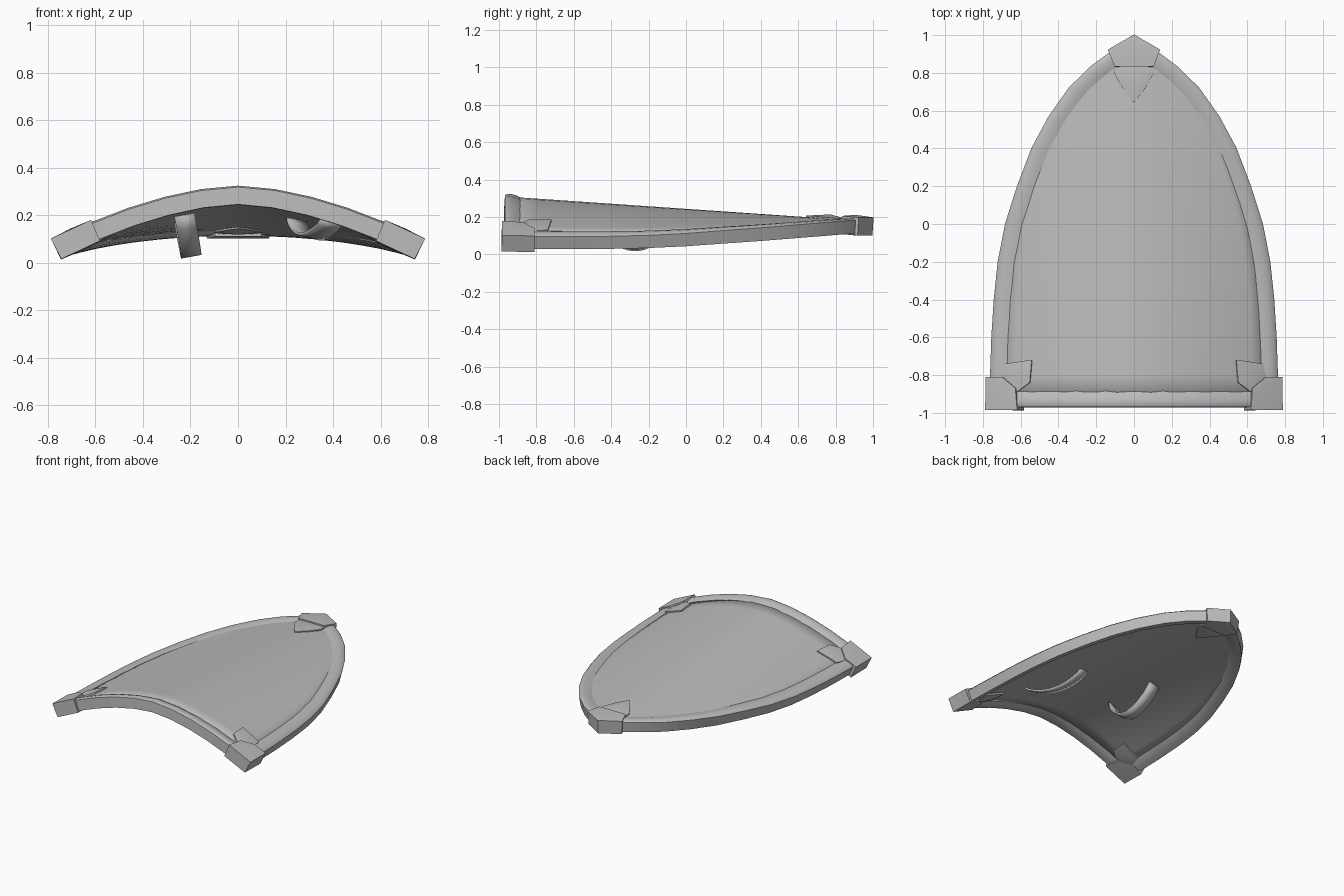
import bpy, bmesh, math
from mathutils import Vector

if "Cube" in bpy.data.objects:
    bpy.data.objects.remove(bpy.data.objects["Cube"], do_unlink=True)

grey = bpy.data.materials.new("plain_grey")
grey.use_nodes = True
GREY = (0.5, 0.5, 0.5, 1)
grey.diffuse_color = GREY
grey.node_tree.nodes["Principled BSDF"].inputs["Base Color"].default_value = GREY

# Right half of the plan outline, front corner to tip: (half width, y)
SIDE = [(.75, -.97), (.748, -.8), (.742, -.6), (.73, -.4), (.71, -.2), (.672, 0),
        (.61, .2), (.535, .4), (.445, .57), (.34, .72), (.23, .83), (.11, .92)]
TIP = (0, .985)


def sheet(x, y, h=0):
    """Point on the bowed mid surface, raised by h along its normal."""
    def height(a, b):
        return .2185 - .0685 * b - (.27 - .09 * b) * abs(a) ** 1.7
    e = .01
    n = Vector((height(x - e, y) - height(x + e, y),
                height(x, y - e) - height(x, y + e), 2 * e)).normalized()
    return Vector((x, y, height(x, y))) + n * h


def finish(name, bm, angle=35):
    bmesh.ops.recalc_face_normals(bm, faces=bm.faces)
    mesh = bpy.data.meshes.new(name)
    bm.to_mesh(mesh)
    bm.free()
    mesh.materials.append(grey)
    obj = bpy.data.objects.new(name, mesh)
    bpy.context.collection.objects.link(obj)
    bpy.ops.object.select_all(action='DESELECT')
    obj.select_set(True)
    bpy.context.view_layer.objects.active = obj
    bpy.ops.object.shade_smooth_by_angle(angle=math.radians(angle))
    return obj


def bridge(bm, rows, closed=False):
    """Quads between neighbouring rows of vertices."""
    for a, b in zip(rows, rows[1:]):
        n = len(a)
        for i in range(n if closed else n - 1):
            j = (i + 1) % n
            bm.faces.new((a[i], a[j], b[j], b[i]))


# Bowed panel
bm = bmesh.new()
cols = 16
rows = []
for w, y in SIDE:
    w, y = w - .045, max(y, -.94)
    rows.append([bm.verts.new(sheet(w * (2 * i / cols - 1), y)) for i in range(cols + 1)])
bridge(bm, rows)
panel = finish("shield_panel", bm)
solid = panel.modifiers.new("thickness", 'SOLIDIFY')
solid.thickness = .05
solid.offset = 0

# Raised rim swept round the mitred outline
front = [(SIDE[0][0] * (i / 5 - 1), -.97) for i in range(1, 10)]
loop = [Vector(p) for p in SIDE + [TIP] + [(-x, y) for x, y in reversed(SIDE)] + front]
section = [(0, -.04), (0, .033), (.012, .04), (.035, .04), (.06, .035), (.085, .024),
           (.085, -.024), (.06, -.036), (.03, -.04)]
bm = bmesh.new()
rows = []
for i, p in enumerate(loop):
    d1 = (p - loop[i - 1]).normalized()
    d2 = (loop[(i + 1) % len(loop)] - p).normalized()
    n1, n2 = Vector((-d1.y, d1.x)), Vector((-d2.y, d2.x))
    inward = (n1 + n2) / (1 + n1.dot(n2))
    rows.append([bm.verts.new(sheet(*(p + inward * d), h)) for d, h in section])
bridge(bm, rows + rows[:1], closed=True)
finish("rim", bm)


def slab(name, plan, edge, crown):
    """Plate wrapping both sides of the panel, with a low crown in the middle."""
    bm = bmesh.new()
    mid = sum((Vector(p) for p in plan), Vector((0, 0))) / len(plan)
    rings = []
    for s in (1, -1):
        ring = [bm.verts.new(sheet(x, y, s * edge)) for x, y in plan]
        top = bm.verts.new(sheet(mid.x, mid.y, s * crown))
        for i in range(len(ring)):
            bm.faces.new((ring[i - 1], ring[i], top))
        rings.append(ring)
    bridge(bm, rings, closed=True)
    finish(name, bm, 30)


# Corner caps with pointed tabs
corner = [(.766, -.985), (.766, -.81), (.68, -.81), (.61, -.87), (.6, -.985)]
corner_tab = [(.69, -.83), (.67, -.74), (.53, -.72), (.54, -.84), (.62, -.9)]
for side, s in (("left", 1), ("right", -1)):
    slab(side + "_corner_cap", [(s * x, y) for x, y in corner], .048, .052)
    slab(side + "_corner_tab", [(s * x, y) for x, y in corner_tab], .035, .048)

# Tip cap with a leaf-shaped tab
slab("tip_cap", [(0, 1), (.135, .92), (.1, .83), (-.1, .83), (-.135, .92)], .048, .055)
slab("tip_tab", [(.1, .86), (.1, .79), (.06, .72), (0, .64), (-.06, .72), (-.1, .79),
                 (-.1, .86)], .033, .048)


def strap(name, start, end, width, depth):
    """Bent band hanging below the panel between two anchor points."""
    start, end = Vector(start), Vector(end)
    side = (end - start).normalized().orthogonal() * width / 2
    bm = bmesh.new()
    rows = []
    steps = 14
    for i in range(steps + 1):
        t = i / steps
        drop = .02 + depth * math.sin(math.pi * t) ** .7
        c = start.lerp(end, t)
        hang = sheet(c.x, c.y, -drop) - sheet(c.x, c.y)
        rows.append([bm.verts.new(sheet(*(c + side * k)) + hang) for k in (-1, 1)])
    bridge(bm, rows)
    obj = finish(name, bm)
    mod = obj.modifiers.new("thickness", 'SOLIDIFY')
    mod.thickness = .012
    mod.offset = 0


# Grip and forearm strap on the hollow side
strap("hand_grip", (-.23, -.48), (-.23, -.06), .085, .165)
strap("forearm_strap", (.4, -.64), (.25, -.22), .09, .075)
